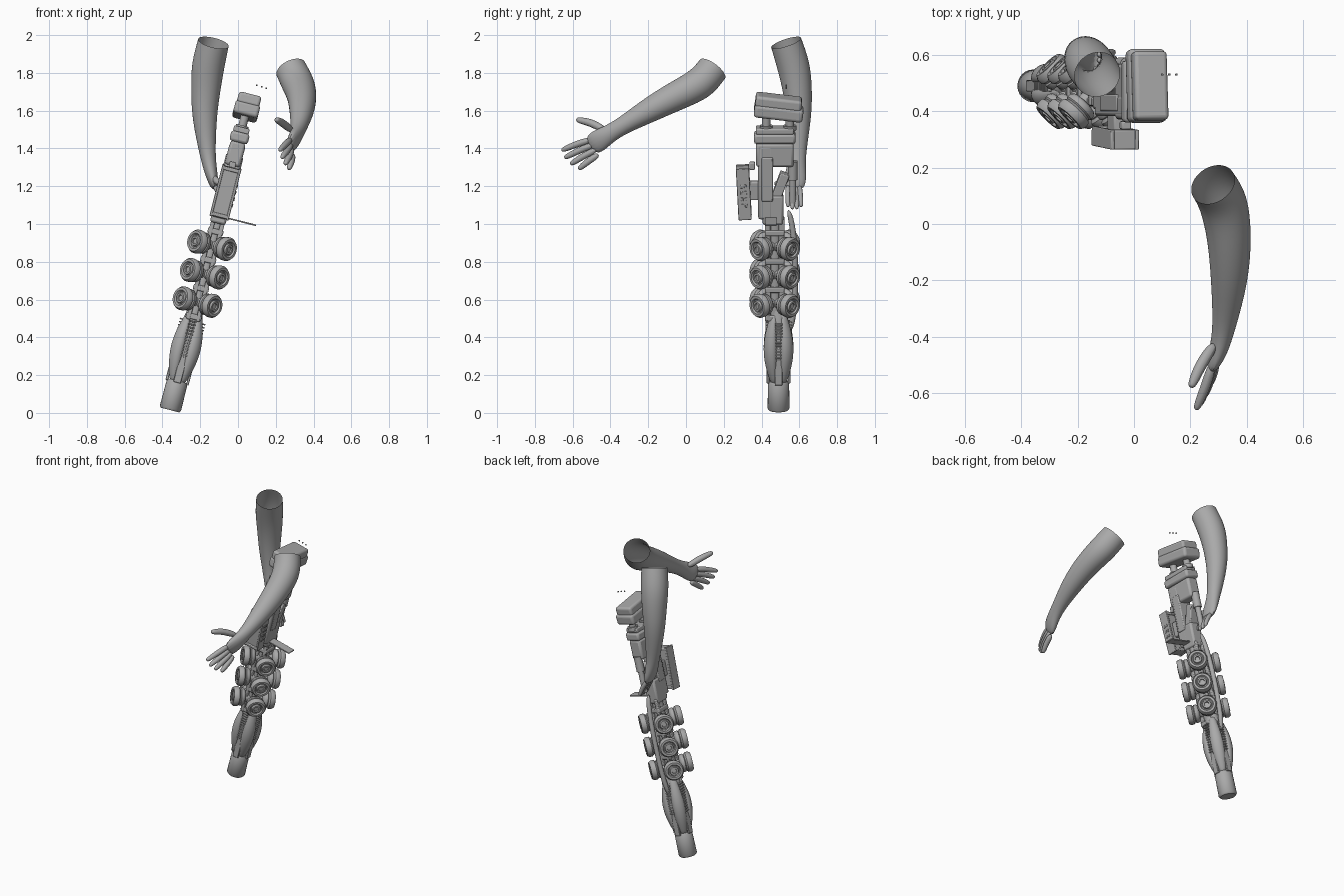
import bpy, bmesh, math
from mathutils import Matrix, Vector

if "Cube" in bpy.data.objects:
    bpy.data.objects.remove(bpy.data.objects["Cube"])

GREY = (.4, .4, .4, 1)
grey = bpy.data.materials.new("plain grey")
grey.use_nodes = True
grey.diffuse_color = GREY
grey.node_tree.nodes["Principled BSDF"].inputs["Base Color"].default_value = GREY


def rotation(degrees, axis):
    return Matrix.Rotation(math.radians(degrees), 4, axis)


def shift(x=0, y=0, z=0):
    return Matrix.Translation((x, y, z))


# Tool frame: local z runs up the leaning tool from the bottom of its handle
TOOL = shift(x=-.36, y=.49, z=.015) @ rotation(14.3, 'Y')
QUARTERS = [rotation(angle, 'Z') for angle in range(0, 360, 90)]
DIAGONALS = [rotation(45, 'Z') @ quarter for quarter in QUARTERS]
NO_TURN = Matrix()


def finish(name, bm, matrix):
    bmesh.ops.recalc_face_normals(bm, faces=bm.faces)
    mesh = bpy.data.meshes.new(name)
    bm.to_mesh(mesh)
    bm.free()
    obj = bpy.data.objects.new(name, mesh)
    bpy.context.collection.objects.link(obj)
    obj.matrix_world = matrix
    mesh.materials.append(grey)
    bpy.ops.object.select_all(action='DESELECT')
    obj.select_set(True)
    bpy.context.view_layer.objects.active = obj
    bpy.ops.object.shade_smooth_by_angle(angle=math.radians(40))
    return obj


def box(name, width, depth, height, x=0, y=0, up=0, turn=NO_TURN, bevel=.006, frame=TOOL):
    bm = bmesh.new()
    size = Matrix.Diagonal((width, depth, height, 1))
    bmesh.ops.create_cube(bm, size=1, matrix=size)
    obj = finish(name, bm, frame @ shift(x, y, up) @ turn)
    rounding = obj.modifiers.new("rounding", 'BEVEL')
    rounding.width = min(bevel, min(width, depth, height) / 4)
    rounding.segments = 4 if bevel > .02 else 2


def lathe(name, profile, matrix):
    """Spin (radius, height) points about z and close both ends."""
    outline = [(0, profile[0][1]), *profile, (0, profile[-1][1])]
    bm = bmesh.new()
    verts = [bm.verts.new((radius, 0, height)) for radius, height in outline]
    edges = [bm.edges.new(pair) for pair in zip(verts, verts[1:])]
    bmesh.ops.spin(bm, geom=verts + edges, cent=(0, 0, 0), axis=(0, 0, 1),
                   angle=math.tau, steps=24)
    bmesh.ops.remove_doubles(bm, verts=bm.verts, dist=.0002)
    return finish(name, bm, matrix)


def rod(name, radius, bottom, top, x=0, y=0):
    lathe(name, [(radius, bottom), (radius, top)], TOOL @ shift(x, y))


def loft(name, path, widths, side=(1, 0, 0), matrix=NO_TURN, open_start=False, sides=12):
    """Skin ellipses along a path; each width pair is along side, then across."""
    bm = bmesh.new()
    points = [Vector(p) for p in path]
    rings = []
    for i, (along_size, across_size) in enumerate(widths):
        tangent = points[min(i + 1, len(points) - 1)] - points[max(i - 1, 0)]
        across = tangent.cross(Vector(side)).normalized() * across_size
        along = across.cross(tangent).normalized() * along_size
        angles = [math.tau * k / sides for k in range(sides)]
        rings.append([bm.verts.new(points[i] + along * math.cos(a) + across * math.sin(a))
                      for a in angles])
    for lower, upper in zip(rings, rings[1:]):
        for k in range(sides):
            bm.faces.new((lower[k - 1], lower[k], upper[k], upper[k - 1]))
    bm.faces.new(rings[-1])
    if not open_start:
        bm.faces.new(rings[0])
    skin = finish(name, bm, matrix).modifiers.new("smooth skin", 'SUBSURF')
    skin.levels = skin.render_levels = 2


# Handle and the bulging guard above it
lathe("handle", [(.05, 0), (.058, .01), (.056, .15), (.05, .16)], TOOL)
guard_steps = [k / 8 for k in range(9)]
lathe("guard_core", [(.04 + .025 * math.sin(math.pi * s), .15 + .4 * s) for s in guard_steps], TOOL)
for turn in DIAGONALS:
    swell = [math.sin(math.pi * s) for s in guard_steps]
    loft("guard_blade", [(.036 + .026 * w, 0, .15 + .38 * s) for s, w in zip(guard_steps, swell)],
         [(.012 + .02 * w, .018 + .024 * w) for w in swell], matrix=TOOL @ turn)
for turn in QUARTERS:
    frame = TOOL @ turn
    box("guard_strip", width=.014, depth=.04, height=.14, x=.056, up=.22, frame=frame)
    for k in range(12):
        box("spring_rib", width=.016, depth=.04, height=.008, x=.062, up=.3 + k / 60, frame=frame)

# Rail bundle through the wheel section
MIDDLE = -.02
rod("rail_core", radius=.036, bottom=.45, top=1.08, y=MIDDLE)
for x in (-.026, .026):
    for y in (-.036, .036):
        box("rail", width=.022, depth=.03, height=.56, x=x, y=MIDDLE + y, up=.77)
for k in range(4):
    box("rail_clamp", width=.084, depth=.1, height=.03, y=MIDDLE, up=.51 + k * .155)

# Four columns of three wheels on diagonal axles: axle, drum, tyre, dished hub
WHEEL = [(.03, .02), (.03, .055), (.05, .06), (.058, .07), (.058, .085), (.052, .09),
         (.063, .1), (.064, .12), (.055, .134), (.042, .134), (.036, .125), (.03, .125),
         (.026, .136), (.016, .136), (.014, .128)]
for row in range(3):
    for turn in DIAGONALS:
        place = shift(y=MIDDLE, z=.59 + row * .155) @ turn @ rotation(90, 'Y')
        lathe("wheel", WHEEL, TOOL @ place)

# Hose along the back
hose = [(0, .05, .42), (0, .09, .52), (0, .09, .95), (0, .05, 1.1)]
loft("back_hose", hose, [(.016, .016)] * len(hose), matrix=TOOL)

# Upper body: neck, front spine, rear post, top block and collar
box("neck_block", width=.084, depth=.11, height=.16, y=-.03, up=1.1, bevel=.012)
box("front_spine", width=.085, depth=.075, height=.4, y=-.07, up=1.25, bevel=.012)
box("side_panel", width=.094, depth=.06, height=.24, y=-.06, up=1.27)
box("slanted_brace", width=.07, depth=.05, height=.2, up=1.2, turn=rotation(-20, 'X'))
box("top_block", width=.082, depth=.2, height=.13, y=MIDDLE, up=1.4, bevel=.014)
box("collar", width=.1, depth=.22, height=.055, y=MIDDLE, up=1.49, bevel=.018)
box("collar_cap", width=.085, depth=.2, height=.03, y=MIDDLE, up=1.53)
rod("rear_post", radius=.018, bottom=1.12, top=1.3, y=.075)
rod("rear_sleeve", radius=.026, bottom=1.26, top=1.36, y=.075)
for y in (-.065, .06):
    rod("head_post", radius=.022, bottom=1.53, top=1.63, y=y)
    rod("head_post_foot", radius=.034, bottom=1.53, top=1.555, y=y)

# Padded head: two cushions tipped slightly backwards
tip = rotation(-7, 'X')
box("head_lower_pad", width=.134, depth=.26, height=.07, up=1.632, turn=tip, bevel=.03)
box("head_upper_pad", width=.122, depth=.245, height=.06, up=1.684, turn=tip, bevel=.028)

# Handheld display on the front with its frame and keys
DISPLAY = TOOL @ shift(y=-.184, z=1.19) @ rotation(3, 'X')
box("display_box", width=.09, depth=.056, height=.27, frame=DISPLAY)
for sign in (-1, 1):
    box("display_side", width=.014, depth=.07, height=.28, x=sign * .045, frame=DISPLAY)
    box("display_end", width=.09, depth=.07, height=.02, up=sign * .125, frame=DISPLAY)
    for k in range(4):
        box("display_key", width=.006, depth=.012, height=.018,
            x=.053, y=sign * .01, up=k * .035 - .06, frame=DISPLAY)
box("display_mount", width=.04, depth=.07, height=.1, y=-.125, up=1.2)
box("front_nub", width=.035, depth=.03, height=.04, y=-.14, up=1.335)

# Thin lever plate and three floating specks
box("lever_plate", width=.17, depth=.06, height=.008, x=.115, y=-.04, up=1.06)
for k in range(3):
    box("speck", width=.008, depth=.008, height=.008,
        x=.1 + k / 40, y=.53, up=1.735 - k * .008, frame=NO_TURN)


def arm(name, path):
    """Open upper end, elbow, forearm, wrist, then a flat palm."""
    round_part = [(r, r) for r in (.085, .09, .08, .068, .04)]
    loft(name, path, round_part + [(.034, .06), (.02, .06)], open_start=True, sides=16)


def finger(name, base, end, radius, bend):
    base, end = Vector(base), Vector(end)
    knuckle = base.lerp(end, .5) + Vector(bend)
    path = [base, knuckle, base.lerp(end, .9), end]
    loft(name, path, [(radius * w, radius * w) for w in (1, 1.1, .9, .5)], sides=8)


def four_fingers(name, bases, ends, radius, bend):
    """Spread four fingers between the outer two, the middle ones longer."""
    for k in range(4):
        base, end = (Vector(first).lerp(Vector(last), k / 3) for first, last in (bases, ends))
        reach = 1.1 if k in (1, 2) else 1
        finger(name, base, base.lerp(end, reach), radius, bend)


# Reaching left arm with a spread hand
arm("left_arm", [(.28, .14, 1.82), (.32, .08, 1.74), (.34, -.05, 1.68), (.34, -.2, 1.6),
                 (.32, -.37, 1.5), (.3, -.45, 1.45), (.27, -.51, 1.41)])
four_fingers("left_finger", bases=[(.28, -.49, 1.45), (.29, -.46, 1.37)],
             ends=[(.22, -.66, 1.39), (.27, -.57, 1.29)], radius=.018, bend=(.005, 0, .005))
finger("left_thumb", base=(.29, -.42, 1.49), end=(.2, -.58, 1.555), radius=.021, bend=(-.01, 0, .015))

# Right arm reaching down to grasp the tool
arm("right_arm", [(-.13, .53, 1.96), (-.16, .57, 1.84), (-.17, .59, 1.72), (-.18, .6, 1.57),
                  (-.16, .59, 1.35), (-.14, .58, 1.26), (-.12, .57, 1.18)])
four_fingers("right_finger", bases=[(-.13, .54, 1.21), (-.13, .6, 1.21)],
             ends=[(-.07, .54, 1.09), (-.07, .61, 1.09)], radius=.015, bend=(.01, 0, 0))
finger("right_thumb", base=(-.14, .56, 1.26), end=(-.08, .47, 1.21), radius=.018, bend=(0, 0, -.015))
